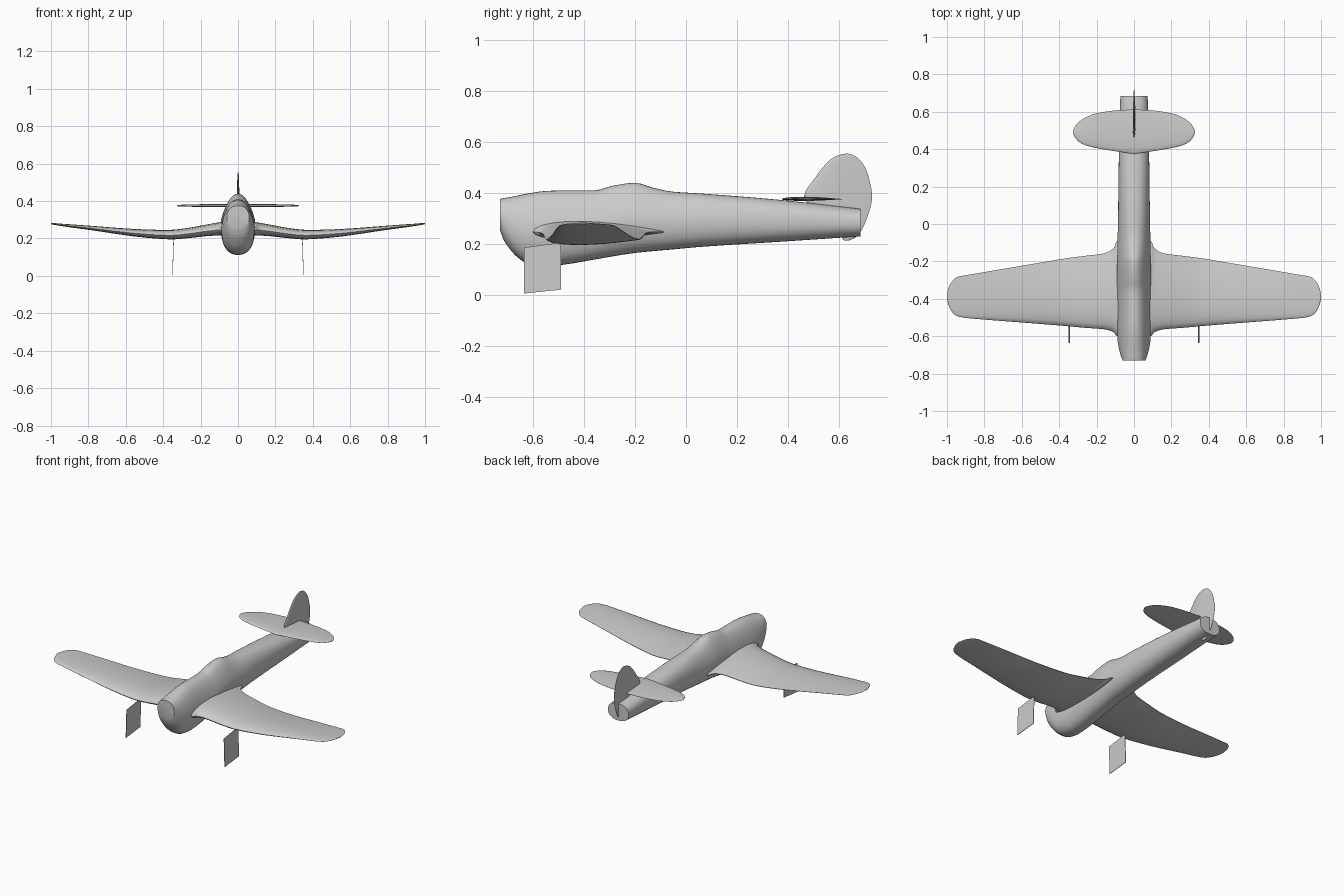
import bpy, bmesh, math

cube = bpy.data.objects.get("Cube")
if cube:
    bpy.data.objects.remove(cube, do_unlink=True)

grey = bpy.data.materials.new("plain_grey")
grey.use_nodes = True
grey.diffuse_color = (0.6, 0.6, 0.6, 1)
grey.node_tree.nodes["Principled BSDF"].inputs["Base Color"].default_value = (0.6, 0.6, 0.6, 1)


def finish(name, bm, angle=40):
    bmesh.ops.recalc_face_normals(bm, faces=bm.faces)
    mesh = bpy.data.meshes.new(name)
    bm.to_mesh(mesh)
    bm.free()
    mesh.materials.append(grey)
    obj = bpy.data.objects.new(name, mesh)
    bpy.context.collection.objects.link(obj)
    bpy.ops.object.select_all(action="DESELECT")
    obj.select_set(True)
    bpy.context.view_layer.objects.active = obj
    bpy.ops.object.shade_smooth_by_angle(angle=math.radians(angle))
    return obj


def refine(stations, steps=4):
    """Smooth the stations with a cubic whose slopes never overshoot."""
    n = len(stations)

    def slope(i, k):
        if i in (0, n - 1):
            a, b = (0, 1) if i == 0 else (n - 2, n - 1)
            return (stations[b][k] - stations[a][k]) / (stations[b][0] - stations[a][0])
        d = [(stations[j + 1][k] - stations[j][k]) / (stations[j + 1][0] - stations[j][0])
             for j in (i - 1, i)]
        return 0 if d[0] * d[1] <= 0 else 2 * d[0] * d[1] / (d[0] + d[1])

    out = []
    for i in range(n - 1):
        p, q = stations[i], stations[i + 1]
        w = q[0] - p[0]
        for s in range(steps):
            t = s / steps
            h = t * t * (3 - 2 * t)
            row = [p[0] + w * t]
            for k in range(1, len(p)):
                row.append(p[k] * (1 - h) + q[k] * h
                           + w * t * (1 - t) * ((1 - t) * slope(i, k) - t * slope(i + 1, k)))
            out.append(row)
    return out + [list(stations[-1])]


def loft(name, rings, angle=40):
    bm = bmesh.new()
    loops = [[bm.verts.new(p) for p in ring] for ring in rings]
    for a, b in zip(loops, loops[1:]):
        for i in range(len(a)):
            j = (i + 1) % len(a)
            bm.faces.new((a[i], a[j], b[j], b[i]))
    bm.faces.new(loops[0])
    bm.faces.new(loops[-1])
    return finish(name, bm, angle)


def foil_ring(lead, trail, half, points=12):
    """Closed aerofoil outline as (chord position, offset) pairs."""
    us = [(1 - math.cos(math.pi * i / points)) / 2 for i in range(points + 1)]
    shape = lambda u: half * (2.6 * math.sqrt(u) * (1 - u) + 0.06 * u)
    upper = [(u, 1.15 * shape(u)) for u in us]
    lower = [(u, -0.85 * shape(u)) for u in reversed(us[1:])]
    return [(lead + (trail - lead) * u, d) for u, d in upper + lower]


def both_sides(stations):
    return [[-s[0]] + s[1:] for s in reversed(stations) if s[0] > 0] + stations


# Fuselage: y, top z, bottom z, half width, narrowing toward the top
body = refine([
    (-.73, .375, .255, .06, .05), (-.715, .379, .215, .067, .08),
    (-.69, .383, .178, .075, .1), (-.66, .389, .146, .082, .15),
    (-.62, .397, .122, .088, .2), (-.55, .407, .112, .091, .25),
    (-.48, .409, .118, .091, .28), (-.36, .409, .138, .091, .3),
    (-.29, .427, .15, .091, .35), (-.2, .439, .164, .09, .38),
    (-.13, .42, .171, .089, .3), (-.05, .404, .178, .087, .2),
    (.06, .397, .188, .085, .1), (.37, .372, .208, .081, 0), (.685, .337, .229, .073, 0)], 3)
rings = []
for y, top, bottom, width, taper in body:
    ring = []
    for i in range(40):
        a = math.tau * i / 40
        c, s = math.cos(a), math.sin(a)
        sx = math.copysign(abs(c) ** .85, c)
        sz = math.copysign(abs(s) ** .85, s)
        x = sx * width * (1 - taper * max(sz, 0))
        ring.append((x, y, (top + bottom) / 2 + sz * (top - bottom) / 2))
    rings.append(ring)
loft("fuselage", rings)

# Bent main wing: x, leading y, trailing y, z, half thickness
wing = refine([
    (.0, -.605, -.07, .246, .036), (.09, -.6, -.09, .246, .036), (.11, -.578, -.13, .245, .034),
    (.16, -.563, -.157, .24, .031), (.26, -.555, -.17, .226, .027), (.36, -.546, -.183, .217, .025),
    (.48, -.536, -.203, .222, .022), (.8, -.511, -.257, .256, .011), (.9, -.502, -.274, .267, .008),
    (.945, -.493, -.283, .272, .006), (.975, -.468, -.31, .276, .005),
    (.993, -.43, -.345, .278, .004), (1, -.4, -.38, .279, .002)])
loft("main_wing", [[(x, c, z + d) for c, d in foil_ring(lead, trail, half)]
                   for x, lead, trail, z, half in both_sides(wing)])

# Tailplane: x, leading y, trailing y, half thickness
tail = refine([
    (.0, .375, .613, .008), (.1, .389, .607, .008), (.2, .406, .592, .007),
    (.25, .418, .574, .006), (.29, .436, .55, .005), (.315, .462, .522, .004),
    (.325, .483, .5, .002)])
loft("tailplane", [[(x, c, .375 + d) for c, d in foil_ring(lead, trail, half)]
                   for x, lead, trail, half in both_sides(tail)])

# Fin and rudder: z, leading y, trailing y, half thickness
fin = refine([
    (.212, .622, .636, .002), (.225, .61, .667, .004), (.29, .56, .706, .006),
    (.385, .463, .73, .007), (.46, .507, .717, .006), (.5, .537, .702, .005),
    (.53, .566, .68, .004), (.547, .597, .658, .003), (.553, .623, .637, .002)])
loft("fin_and_rudder", [[(d, c, z) for c, d in foil_ring(lead, trail, half)]
                        for z, lead, trail, half in fin])

# Landing gear doors: thin upright plates under each wing
for side, label in ((1, "left"), (-1, "right")):
    outline = [(-.635, .005), (-.49, .02), (-.49, .205), (-.635, .185)]
    loft(label + "_gear_door", [[(side * (.35 - .03 * z + t), y, z) for y, z in outline]
                                for t in (-.0015, .0015)])
